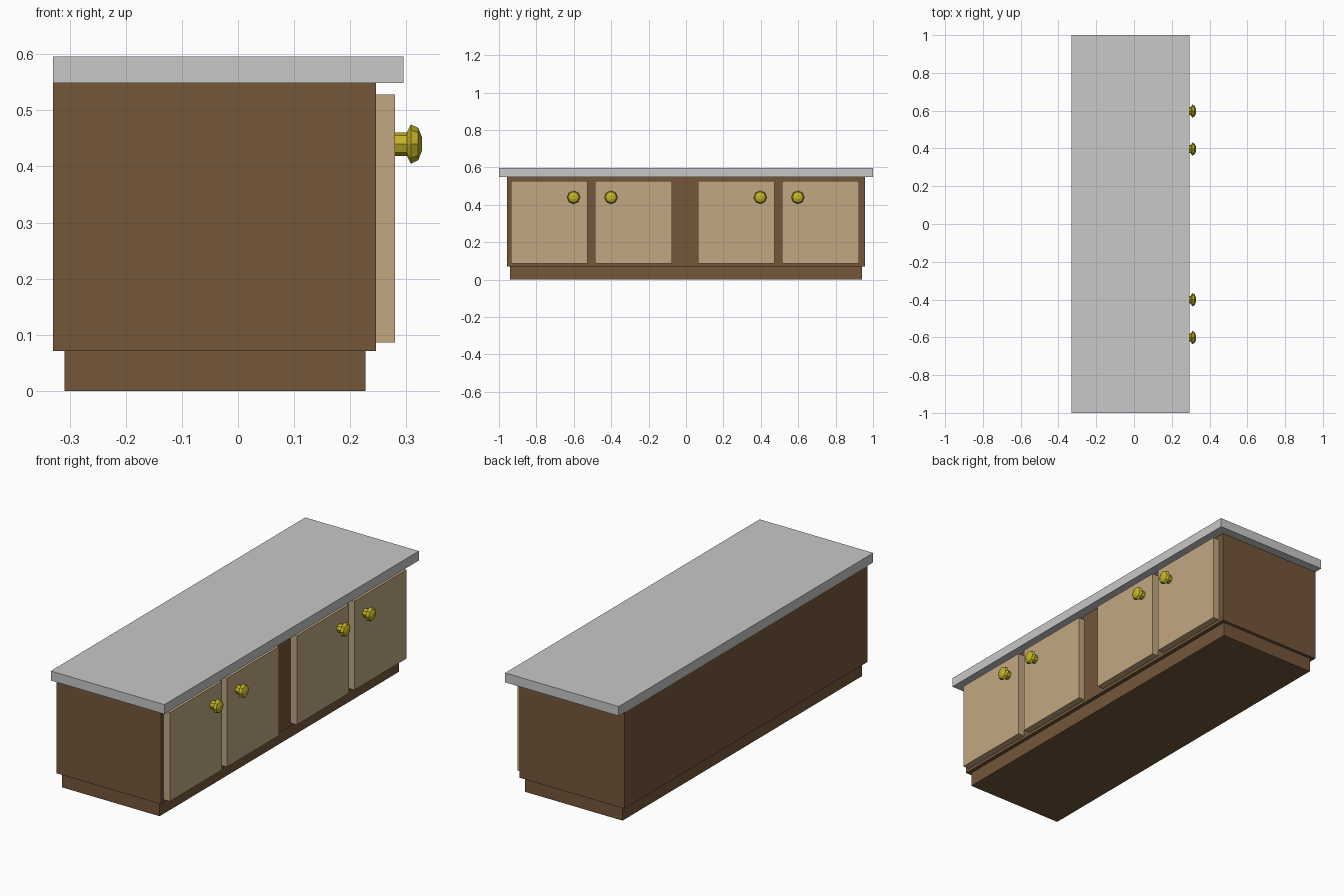
import bpy, bmesh, math

if "Cube" in bpy.data.objects:
    bpy.data.objects.remove(bpy.data.objects["Cube"])


def material(name, rgb):
    m = bpy.data.materials.new(name)
    m.diffuse_color = (*rgb, 1.0)
    m.use_nodes = True
    m.node_tree.nodes["Principled BSDF"].inputs["Base Color"].default_value = m.diffuse_color
    return m


BROWN = material("dark_wood", (0.174, 0.093, 0.042))
TAN = material("light_wood", (0.539, 0.386, 0.223))
GREY = material("grey_stone", (0.578, 0.578, 0.578))
BRASS = material("brass", (0.56, 0.46, 0.02))


def finish(bm, name, mat):
    bmesh.ops.recalc_face_normals(bm, faces=bm.faces)
    mesh = bpy.data.meshes.new(name)
    bm.to_mesh(mesh)
    bm.free()
    mesh.materials.append(mat)
    obj = bpy.data.objects.new(name, mesh)
    bpy.context.collection.objects.link(obj)
    return obj


def box(name, x, y, z, mat):
    """Box from (min, max) ranges on each axis."""
    bm = bmesh.new()
    bmesh.ops.create_cube(bm, size=1)
    for v in bm.verts:
        v.co = [r[0] + (c + 0.5) * (r[1] - r[0]) for c, r in zip(v.co, (x, y, z))]
    return finish(bm, name, mat)


def knob(name, y, z, sides=8):
    """Low-poly turned knob pointing along +x."""
    profile = [(0.278, 0.021), (0.301, 0.021), (0.308, 0.035),
               (0.321, 0.029), (0.328, 0.012)]
    bm = bmesh.new()
    rings = []
    for x, r in profile:
        angles = [2 * math.pi * i / sides for i in range(sides)]
        rings.append([bm.verts.new((x, y + r * math.cos(a), z + r * math.sin(a)))
                      for a in angles])
    for a, b in zip(rings, rings[1:]):
        for i in range(sides):
            j = (i + 1) % sides
            bm.faces.new((a[i], a[j], b[j], b[i]))
    bm.faces.new(rings[0])
    bm.faces.new(rings[-1])
    return finish(bm, name, BRASS)


# Carcass: recessed plinth, cabinet body, overhanging worktop
box("plinth", (-0.309, 0.227), (-0.94, 0.94), (0, 0.071), BROWN)
box("cabinet_body", (-0.33, 0.246), (-0.956, 0.956), (0.071, 0.549), BROWN)
box("worktop", (-0.33, 0.295), (-1, 1), (0.549, 0.596), GREY)

# Four doors in two pairs, each with a knob near the pair's centre
for i, (door_y, knob_y) in enumerate([(-0.731, -0.601), (-0.281, -0.401),
                                      (0.268, 0.397), (0.719, 0.598)], 1):
    box(f"door_{i}", (0.246, 0.28), (door_y - 0.205, door_y + 0.205),
        (0.086, 0.528), TAN)
    knob(f"knob_{i}", knob_y, 0.44)
